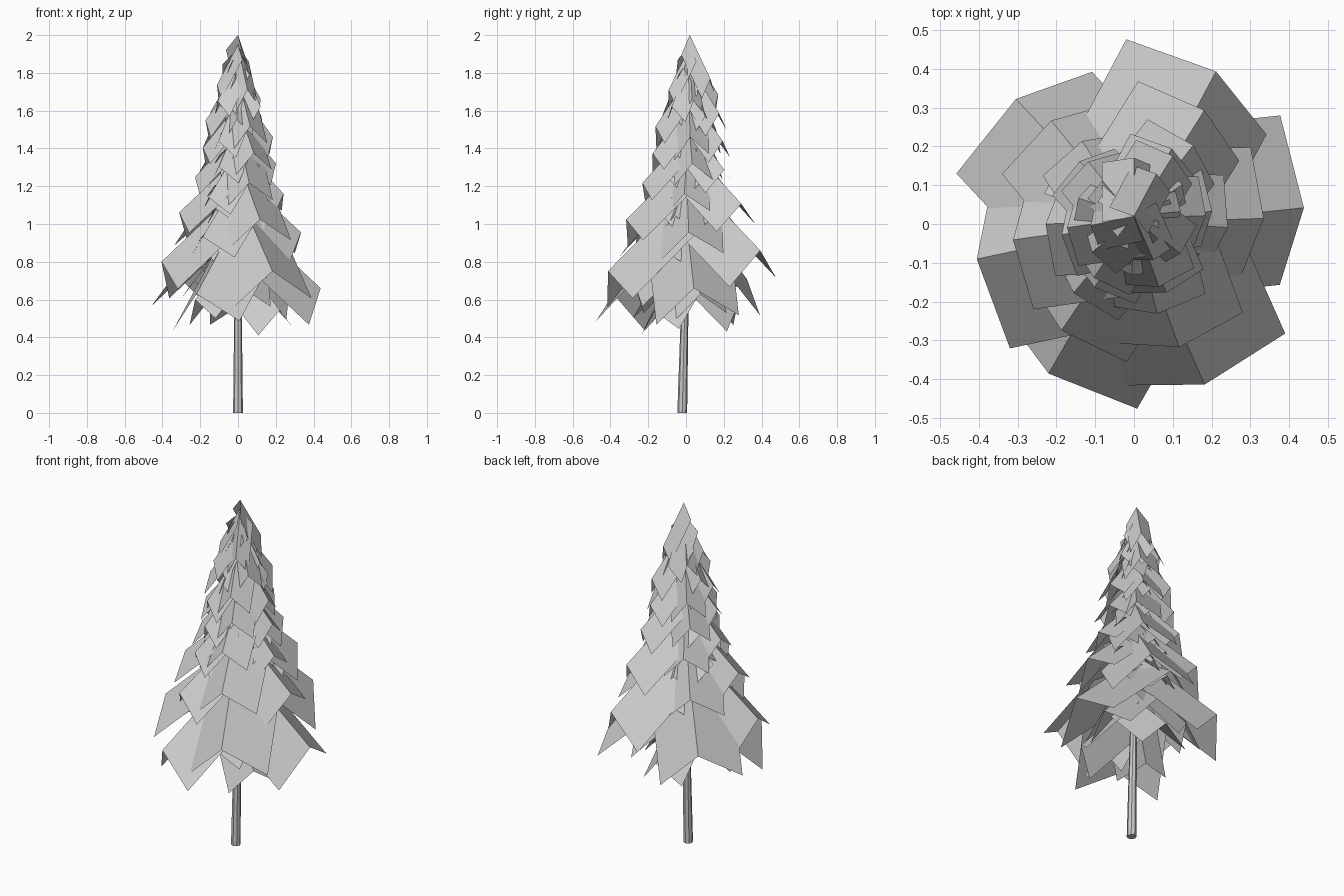
import bpy, bmesh, math
from mathutils import Vector

cube = bpy.data.objects.get("Cube")
if cube:
    bpy.data.objects.remove(cube)

grey = bpy.data.materials.new("plain_grey")
grey.use_nodes = True
colour = (0.6, 0.6, 0.6, 1)
grey.diffuse_color = colour
grey.node_tree.nodes["Principled BSDF"].inputs["Base Color"].default_value = colour


def finish(bm, name):
    mesh = bpy.data.meshes.new(name)
    bm.to_mesh(mesh)
    bm.free()
    mesh.materials.append(grey)
    obj = bpy.data.objects.new(name, mesh)
    bpy.context.collection.objects.link(obj)
    return obj


def axis(z):
    # the trunk leans slightly backwards
    return Vector((0, -0.02 + 0.024 * z, z))


PITCH = math.radians(43)
HALF = .275


def bough(bm, azimuth, reach, rise):
    """A card folded along its ridge, rooted on the axis; one wing droops more."""
    a = math.radians(azimuth)
    out = Vector((math.cos(a), math.sin(a), 0))
    side = Vector((-math.sin(a), math.cos(a), 0))
    ridge = out * math.cos(PITCH) - Vector((0, 0, math.sin(PITCH)))
    normal = out * math.sin(PITCH) + Vector((0, 0, math.cos(PITCH)))
    tip = out * reach + Vector((0, 0, rise))
    root = tip - ridge * reach / math.cos(PITCH)
    ends = [bm.verts.new(root), bm.verts.new(tip)]
    for s, fold in ((1, 28), (-1, 46)):
        f = math.radians(fold)
        wing = (side * s * math.cos(f) - normal * math.sin(f) + ridge * .26) * HALF
        w = [bm.verts.new(v.co + wing) for v in ends]
        loop = [ends[0], ends[1], w[1], w[0]]
        bm.faces.new(loop if s < 0 else loop[::-1])


# One whorl of six boughs: azimuth, reach, tip height above the whorl's base
WHORL = [(62, .45, .20), (133, .446, .05), (192, .414, .14),
         (240, .44, -.03), (294, .448, .09), (6, .44, 0)]

# The whorl repeated up the trunk: name, width, base height, turn, upward stretch
tiers = [("lowest_boughs", .63, .565, 83, 1.1),
         ("skirt_boughs", 1, .66, 0, 1),
         ("inner_boughs", .5, .80, 40, 1),
         ("middle_boughs", .76, .955, -4, 1),
         ("shoulder_boughs", .45, 1.06, 100, 1.1),
         ("neck_boughs", .55, 1.16, -10, 1.15),
         ("lower_crown_boughs", .46, 1.32, 0, 1.3),
         ("crown_boughs", .42, 1.46, -4, 1.5),
         ("upper_crown_boughs", .34, 1.57, 28, 1.7),
         ("tip_boughs", .275, 1.66, 0, 2)]
for name, width, base, turn, stretch in tiers:
    bm = bmesh.new()
    for azimuth, reach, rise in WHORL:
        bough(bm, azimuth + turn, reach, rise)
    bmesh.ops.scale(bm, verts=bm.verts, vec=(width, width, width * stretch))
    finish(bm, name).location = (0, axis(base).y, base)

# Slender leaning trunk
bm = bmesh.new()
bmesh.ops.create_cone(bm, cap_ends=True, segments=8, radius1=.026,
                      radius2=.005, depth=1.9)
for v in bm.verts:
    v.co += axis(v.co.z + .95) - Vector((0, 0, v.co.z))
finish(bm, "trunk")
